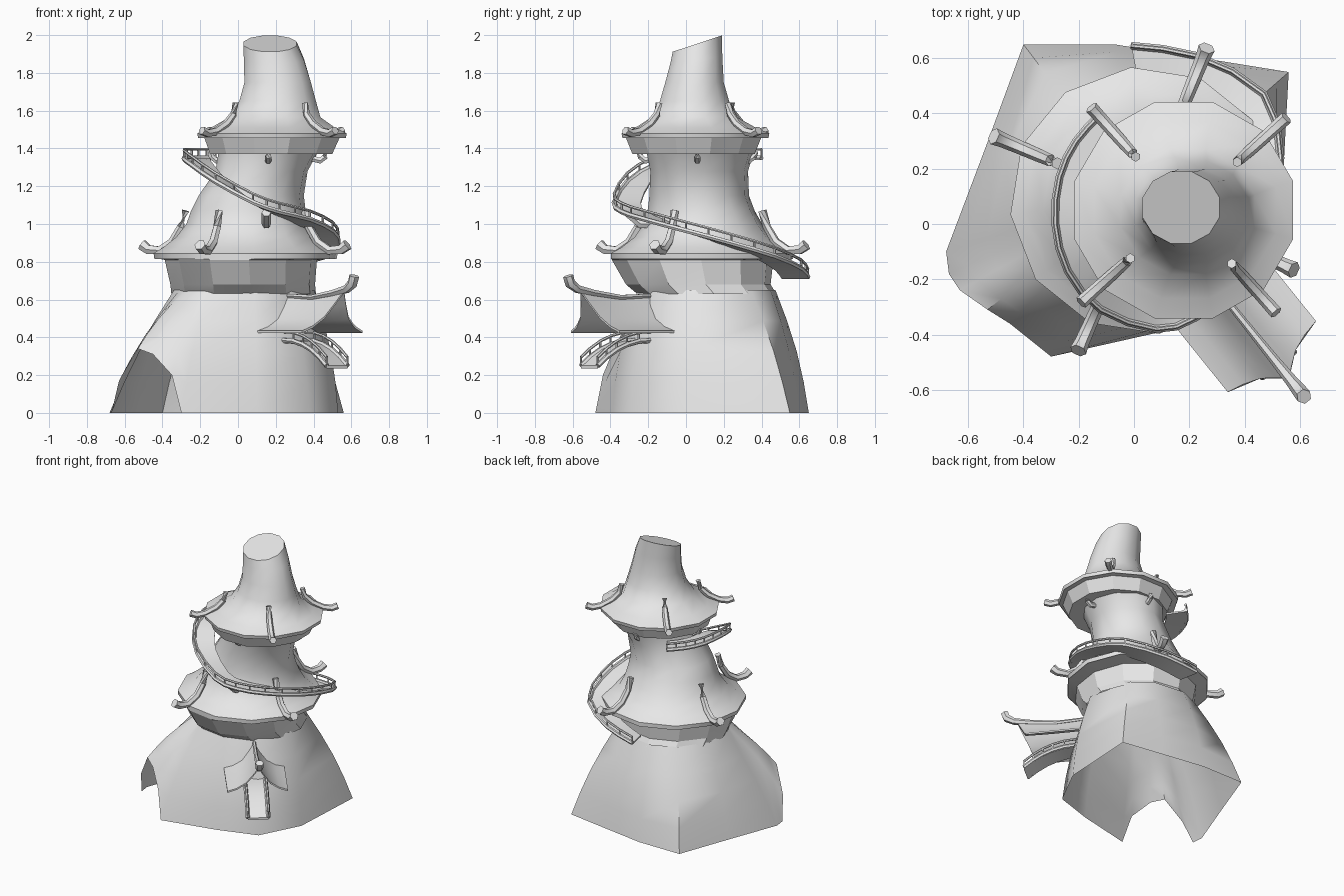
import bpy, bmesh, math
from mathutils import Vector

cube = bpy.data.objects.get("Cube")
if cube:
    bpy.data.objects.remove(cube, do_unlink=True)

grey = bpy.data.materials.new("plain grey")
grey.use_nodes = True
grey.diffuse_color = (0.8, 0.8, 0.8, 1)
grey.node_tree.nodes["Principled BSDF"].inputs["Base Color"].default_value = (0.8, 0.8, 0.8, 1)


def part(name, lofts, closed=True, caps="", angle=50):
    """Skin each list of rings; caps may hold 's' (start) and 'e' (end)."""
    bm = bmesh.new()
    for rings in lofts:
        rows = [[bm.verts.new(p) for p in ring] for ring in rings]
        n = len(rows[0])
        for a, b in zip(rows, rows[1:]):
            for i in range(n if closed else n - 1):
                j = (i + 1) % n
                bm.faces.new((a[i], a[j], b[j], b[i]))
        if "s" in caps:
            bm.faces.new(rows[0])
        if "e" in caps:
            bm.faces.new(rows[-1])
    bmesh.ops.recalc_face_normals(bm, faces=bm.faces)
    me = bpy.data.meshes.new(name)
    bm.to_mesh(me)
    bm.free()
    me.materials.append(grey)
    for p in me.polygons:
        p.use_smooth = True
    me.set_sharp_from_angle(angle=math.radians(angle))
    ob = bpy.data.objects.new(name, me)
    bpy.context.collection.objects.link(ob)
    return ob


def ring(z, cx, cy, rx, ry=None, phase=0, n=12, tilt=0):
    ry = ry or rx
    out = []
    for i in range(n):
        a = math.radians(phase) + 2 * math.pi * i / n
        y = ry * math.sin(a)
        out.append(Vector((cx + rx * math.cos(a), cy + y, z + tilt * y)))
    return out


def tube(pts, radii, n=6):
    pts = [Vector(p) for p in pts]
    if not isinstance(radii, (list, tuple)):
        radii = [radii] * len(pts)
    rings = []
    for i, (p, r) in enumerate(zip(pts, radii)):
        t = (pts[min(i + 1, len(pts) - 1)] - pts[max(i - 1, 0)]).normalized()
        ref = Vector((1, 0, 0)) if abs(t.z) > 0.95 else Vector((0, 0, 1))
        u = t.cross(ref).normalized()
        v = t.cross(u)
        rings.append([p + r * (math.cos(k * 2 * math.pi / n) * u + math.sin(k * 2 * math.pi / n) * v)
                      for k in range(n)])
    return rings


def lift(pts, h):
    return [Vector(p) + Vector((0, 0, h)) for p in pts]


def smooth_path(pts, steps=3):
    """Catmull-Rom resampling of a short list of points."""
    pts = [Vector(p) for p in pts]
    ext = [2 * pts[0] - pts[1]] + pts + [2 * pts[-1] - pts[-2]]
    out = []
    for i in range(len(pts) - 1):
        a, b, c, d = ext[i:i + 4]
        for s in range(steps):
            t = s / steps
            out.append(0.5 * (2 * b + (c - a) * t + (2 * a - 5 * b + 4 * c - d) * t * t
                              + (3 * b - a - 3 * c + d) * t ** 3))
    return out + [pts[-1]]


def railing(name, path, every=1):
    """Curb, hand rail and posts along a path."""
    rail = lift(path, 0.045)
    bits = [tube(path, 0.014), tube(rail, 0.008)]
    bits += [tube([a, b], 0.006, 4) for a, b in list(zip(path, rail))[::every]]
    part(name, bits, caps="se")


# Rocky base: open shell whose rim rises into a cave arch
rim = [(.53, -.01, 0), (.56, .55, 0), (.25, .60, 0), (-.07, .65, 0), (-.40, .65, 0), (-.54, .27, 0),
       (-.68, -.10, 0), (-.67, -.18, 0), (-.63, -.24, .17), (-.53, -.31, .34), (-.45, -.36, .31),
       (-.35, -.44, .20), (-.30, -.48, 0), (.10, -.39, 0), (.38, -.30, 0)]
rim = [Vector(p) for p in rim]
top = []
for p in rim:
    a = math.atan2(p.y - .11, p.x - .03)
    top.append(Vector((.03 + .385 * math.cos(a), .11 + .37 * math.sin(a), .65)))
rows = []
for t in (0, .25, .5, .75, 1):
    row = []
    for a, b in zip(rim, top):
        p = a.lerp(b, t)
        out = Vector((a.x - .03, a.y - .1, 0)).normalized()
        row.append(p + out * .025 * math.sin(math.pi * t))
    rows.append(row)
part("rocky_base", [rows])

# Lower gallery under the first roof
part("lower_gallery", [[ring(.63, .03, .11, .385, .37, 6), ring(.68, .025, .065, .385, .385, 6),
                        ring(.81, .015, .035, .405, .43, 6), ring(.82, .04, .085, .485, .485, 6)]], angle=20)

# Lower roof flowing into the middle of the tower
part("lower_roof_and_tower", [[
    ring(.815, .04, .085, .485, .485, 6), ring(.845, .04, .085, .49, .485, 6),
    ring(.875, .04, .085, .44, .43, 6), ring(.93, .04, .09, .37, .365, 6),
    ring(1.0, .05, .09, .325, .315, 6), ring(1.07, .055, .08, .305, .285, 6),
    ring(1.15, .07, .07, .28, .265, 6), ring(1.28, .125, .07, .245, .26, 6),
    ring(1.38, .16, .075, .265, .285, 6)]])

# Upper gallery and upper roof with a slanted peak
part("upper_gallery", [[ring(1.375, .16, .07, .24, .24, 15), ring(1.37, .175, .04, .335, .335, 15),
                        ring(1.455, .18, .04, .37, .37, 15), ring(1.46, .18, .05, .405, .40, 15)]], angle=20)
part("upper_roof", [[
    ring(1.455, .18, .05, .405, .40, 15), ring(1.48, .18, .05, .41, .405, 15),
    ring(1.51, .185, .05, .34, .33, 15), ring(1.565, .195, .045, .25, .235, 15),
    ring(1.65, .21, .045, .21, .19, 15), ring(1.75, .21, .045, .182, .16, 15),
    ring(1.87, .19, .055, .165, .142, 15, tilt=.12),
    ring(1.955, .17, .06, .145, .135, 15, tilt=.33)]], caps="e")


def around(cx, cy, deg, profile):
    a = math.radians(deg)
    return [(cx + r * math.cos(a), cy + r * math.sin(a), z) for r, z in profile]


# Horned roof ridges, four on each roof
low = [(.595, .89), (.56, .865), (.49, .86), (.42, .905), (.37, .985), (.345, 1.07)]
high = [(.50, 1.495), (.46, 1.48), (.40, 1.49), (.325, 1.53), (.275, 1.58), (.26, 1.64)]
for k in range(4):
    part(f"lower_roof_ridge_{k + 1}", [tube(around(.04, .085, 68 + 89 * k, low),
                                            [.031, .027, .025, .024, .022, .022])], caps="se")
    part(f"upper_roof_ridge_{k + 1}", [tube(around(.18, .05, 42 + 90 * k, high),
                                            [.024, .023, .022, .021, .019, .018])], caps="se")
    hook = [(.22, 1.35), (.275, 1.335), (.30, 1.355), (.305, 1.385)]
    part(f"gallery_bracket_{k + 1}", [tube(around(.16, .06, 90 * k, hook), .018)], caps="se")

# Spiral walkway climbing round the tower
spiral = smooth_path([(-.01, .645, .72), (.22, .61, .765), (.47, .47, .83), (.53, .24, .90), (.50, 0, .965),
                      (.38, -.22, 1.025), (.22, -.34, 1.065), (.08, -.38, 1.115), (-.12, -.31, 1.225),
                      (-.24, -.17, 1.31), (-.285, 0, 1.345), (-.27, .17, 1.35), (-.21, .30, 1.35),
                      (-.12, .40, 1.35)], 2)
inner = []
for p in spiral:
    d = Vector((.10 - p.x, .07 - p.y, 0)).normalized()
    inner.append(p + d * .14)
part("walkway_floor", [[[a, b, b + Vector((0, 0, -.012)), a + Vector((0, 0, -.012))]
                        for a, b in zip(spiral, inner)]], caps="se", angle=40)
railing("walkway_railing", spiral)
part("walkway_bracket", [tube([(.15, -.17, 1.0), (.15, -.24, 1.0), (.15, -.31, 1.06)], .025)], caps="se")

# Entrance porch, built along its own axis
origin = Vector((.33, -.27, 0))
along = Vector((.627, -.779, 0))
across = Vector((.779, .627, 0))


def porch(t, w, z):
    return origin + along * t + across * w + Vector((0, 0, z))


# Swept gable roof: concave slopes, front edge leaning out at the ridge
section = [(-1, 0), (-.7, .12), (-.4, .35), (-.17, .7), (0, 1), (.17, .7), (.4, .35), (.7, .12), (1, 0)]
skin = []
for s in (0, .25, .5, .75, 1):
    row = [porch(-.13 + s * (.40 + .10 * h), w * .205, .435 + h * (.185 + .03 * s ** 2 - .02 * math.sin(math.pi * s)))
           for w, h in section]
    row += [p + Vector((0, 0, -.012)) for p in reversed(row)]
    skin.append(row)
part("porch_roof", [skin], caps="se")
part("porch_ridge", [tube([porch(-.1, 0, .62), porch(.1, 0, .612), porch(.28, 0, .635), porch(.39, 0, .655),
                           porch(.44, 0, .685), porch(.455, 0, .725)],
                          [.012, .014, .018, .023, .028, .028])], caps="se")

# Curved ramp with a railing on each side
slope = [(-.08, .385), (.03, .38), (.11, .362), (.18, .335), (.25, .295), (.31, .25)]
part("ramp_floor", [[[porch(t, -.07, z), porch(t, .07, z), porch(t, .07, z - .015), porch(t, -.07, z - .015)]
                     for t, z in slope]], caps="se", angle=40)
for side, w in (("left", .07), ("right", -.07)):
    railing(f"ramp_railing_{side}", [porch(t, w, z) for t, z in slope])
